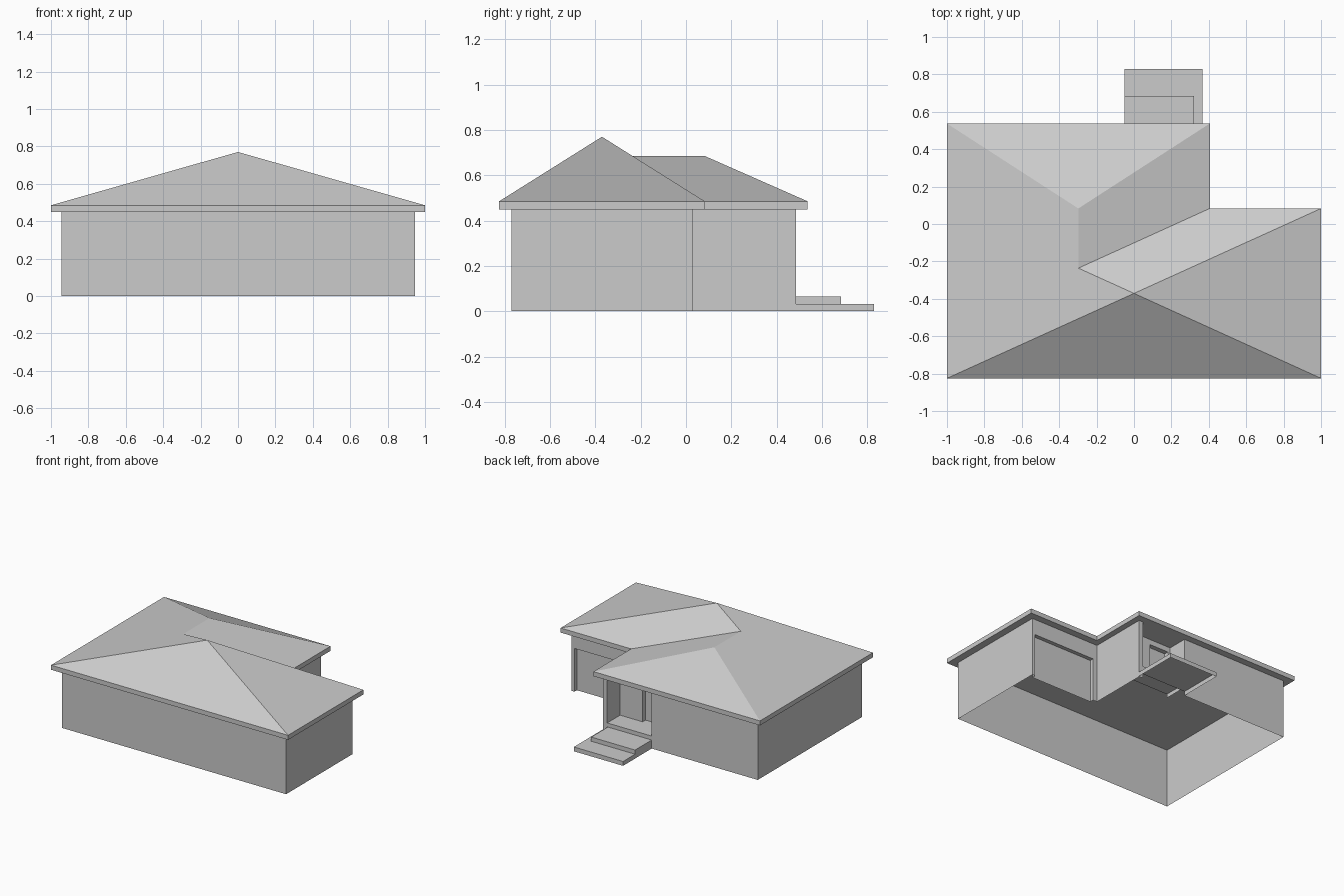
import bpy
import bmesh

cube = bpy.data.objects.get("Cube")
if cube:
    bpy.data.objects.remove(cube, do_unlink=True)

grey = bpy.data.materials.new("plain_grey")
grey.use_nodes = True
colour = (0.6, 0.6, 0.6, 1)
grey.diffuse_color = colour
grey.node_tree.nodes["Principled BSDF"].inputs["Base Color"].default_value = colour


def finish(bm, name):
    bmesh.ops.remove_doubles(bm, verts=bm.verts, dist=0.0005)
    mesh = bpy.data.meshes.new(name)
    bm.to_mesh(mesh)
    bm.free()
    mesh.materials.append(grey)
    obj = bpy.data.objects.new(name, mesh)
    bpy.context.collection.objects.link(obj)
    return obj


def face(bm, *points):
    return bm.faces.new([bm.verts.new(p) for p in points])


def strip(bm, path, z0, z1):
    """Upright sheet along a path; its outside is on the path's right."""
    for (xa, ya), (xb, yb) in zip(path, path[1:]):
        face(bm, (xa, ya, z0), (xb, yb, z0), (xb, yb, z1), (xa, ya, z1))


def recessed_wall(bm, xa, xb, y, z0, z1, x0, x1, top, depth):
    """Back-facing wall from xa down to xb, with a sunk door from x0 to x1."""
    strip(bm, [(xa, y), (x0, y)], z0, z1)
    strip(bm, [(x1, y), (xb, y)], z0, z1)
    strip(bm, [(x0, y), (x1, y)], top, z1)
    inner = y - depth
    strip(bm, [(x0, y), (x0, inner), (x1, inner), (x1, y)], z0, top)
    face(bm, (x0, y, top), (x1, y, top), (x1, inner, top), (x0, inner, top))


def open_box(name, x0, x1, y0, y1, z0, z1):
    """Slab without an underside or a back."""
    bm = bmesh.new()
    strip(bm, [(x0, y0), (x0, y1)][::-1], z0, z1)
    strip(bm, [(x1, y0), (x1, y1), (x0, y1)], z0, z1)
    face(bm, (x0, y0, z1), (x1, y0, z1), (x1, y1, z1), (x0, y1, z1))
    return finish(bm, name)


# Main dimensions
WALL_X, FRONT, WING_BACK, BACK = 0.945, -0.77, 0.03, 0.485
CORNER, EAVE, EAVE_TOP = 0.36, 0.45, 0.485
PORCH_L, PORCH_R, PORCH_Y, PORCH_Z = 0.325, -0.05, 0.33, 0.095

# Outer walls, open underneath
bm = bmesh.new()
strip(bm, [(PORCH_R, BACK), (-WALL_X, BACK), (-WALL_X, FRONT),
           (WALL_X, FRONT), (WALL_X, WING_BACK)], 0, EAVE)
strip(bm, [(CORNER, WING_BACK), (CORNER, BACK), (PORCH_L, BACK)], 0, EAVE)
finish(bm, "outer_walls")

# Wing wall with the sunk garage door
bm = bmesh.new()
recessed_wall(bm, WALL_X, CORNER, WING_BACK, 0, EAVE, 0.92, 0.395, 0.33, 0.03)
finish(bm, "garage_wall")

# Porch recess with the sunk entrance door
bm = bmesh.new()
strip(bm, [(PORCH_L, BACK), (PORCH_L, PORCH_Y)], PORCH_Z, EAVE)
strip(bm, [(PORCH_R, PORCH_Y), (PORCH_R, BACK)], PORCH_Z, EAVE)
recessed_wall(bm, PORCH_L, PORCH_R, PORCH_Y, PORCH_Z, EAVE, 0.134, -0.03, 0.41, 0.035)
finish(bm, "porch_recess")

# Porch floor and the two steps
open_box("porch_floor", PORCH_R, PORCH_L, PORCH_Y - 0.035, BACK, 0.065, PORCH_Z)
open_box("upper_step", PORCH_R, 0.32, BACK, 0.685, 0.033, 0.065)
open_box("lower_step", PORCH_R, 0.365, BACK, 0.83, 0, 0.033)

# Hipped roof over the L-shaped eaves
bm = bmesh.new()
outline = [(-1, -0.825), (1, -0.825), (1, 0.083), (0.405, 0.083),
           (0.405, 0.537), (-1, 0.537)]
strip(bm, outline + outline[:1], EAVE, EAVE_TOP)
face(bm, *[(x, y, EAVE) for x, y in reversed(outline)])
fl, fr, wing, inner, br, bl = [(x, y, EAVE_TOP) for x, y in outline]
peak = (0, -0.371, 0.77)
hip = (-0.2975, 0.083, 0.685)
valley = (-0.2975, -0.236, 0.685)
face(bm, fl, fr, peak)
face(bm, fr, wing, peak)
face(bm, wing, inner, valley, peak)
face(bm, inner, br, hip, valley)
face(bm, br, bl, hip)
face(bm, bl, fl, peak, valley, hip)
finish(bm, "hipped_roof")
